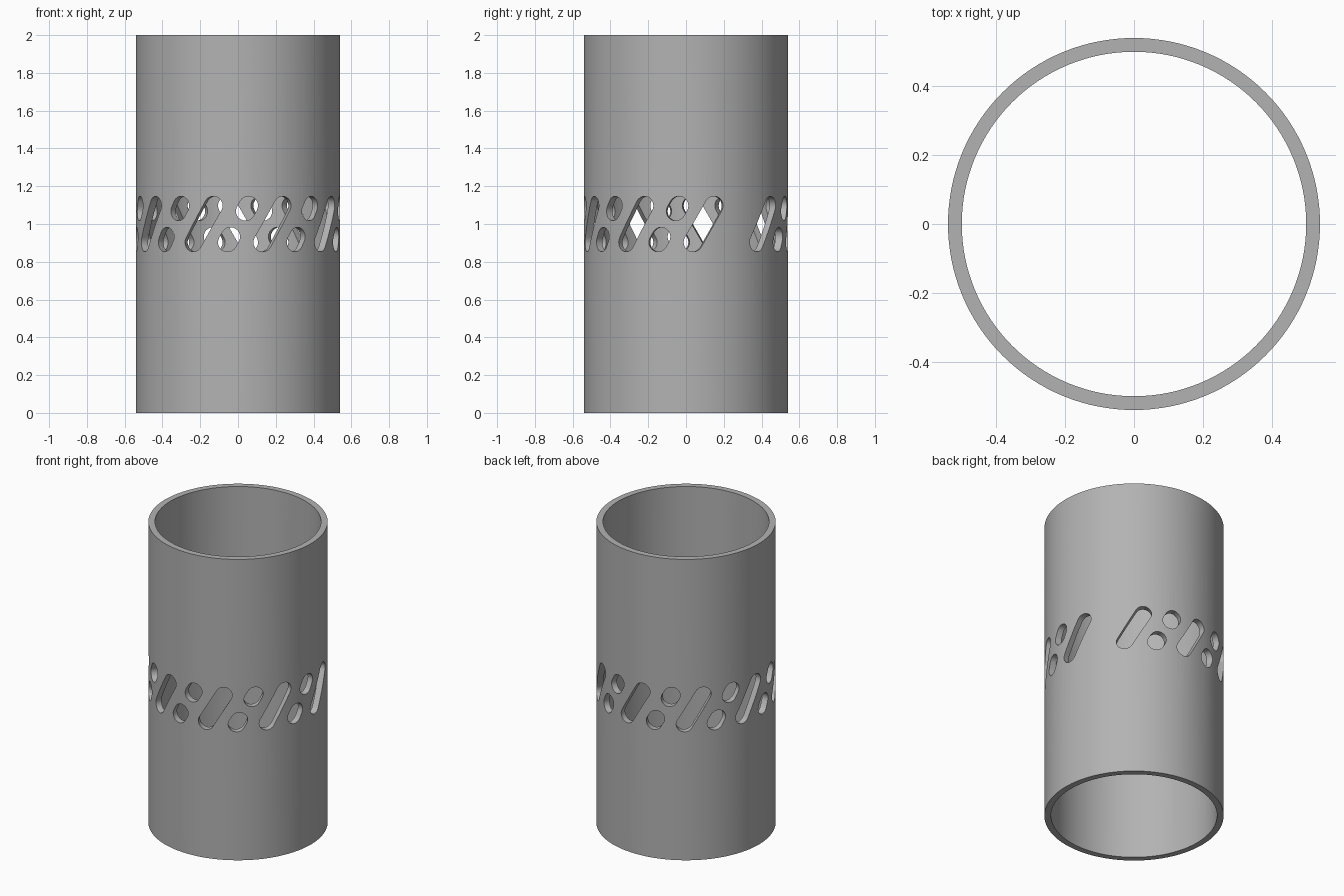
import bpy
import bmesh
from math import sin, cos, pi, radians
from mathutils import Matrix, Vector

if "Cube" in bpy.data.objects:
    bpy.data.objects.remove(bpy.data.objects["Cube"], do_unlink=True)

OUTER, INNER, HEIGHT, SEGMENTS = 0.54, 0.50, 2.0, 128
SLOT_RADIUS, SLOT_HALF, DOT_START = 0.05, 0.112, 0.078
SLANT = radians(30)

# Single grey material
grey = bpy.data.materials.new("plain_grey")
grey.use_nodes = True
colour = (0.45, 0.45, 0.45, 1)
grey.diffuse_color = colour
grey.node_tree.nodes["Principled BSDF"].inputs["Base Color"].default_value = colour


def make_object(name, bm):
    bmesh.ops.recalc_face_normals(bm, faces=bm.faces)
    mesh = bpy.data.meshes.new(name)
    bm.to_mesh(mesh)
    bm.free()
    mesh.materials.append(grey)
    obj = bpy.data.objects.new(name, mesh)
    bpy.context.collection.objects.link(obj)
    return obj


def add_slot(bm, angle, start, end, arc_steps=12):
    """Slanted round-ended prism through the wall, angle measured from the front."""
    turn = Matrix.Rotation(angle, 4, "Z") @ Matrix.Rotation(SLANT, 4, "Y")
    turn = Matrix.Translation((0, 0, HEIGHT / 2)) @ turn
    verts = []
    for centre, first in ((end, 0), (start, pi)):
        for i in range(arc_steps + 1):
            a = first + pi * i / arc_steps
            point = Vector((SLOT_RADIUS * cos(a), -0.45, centre + SLOT_RADIUS * sin(a)))
            verts.append(bm.verts.new(turn @ point))
    face = bm.faces.new(verts)
    result = bmesh.ops.extrude_face_region(bm, geom=[face], use_keep_orig=True)
    moved = [v for v in result["geom"] if isinstance(v, bmesh.types.BMVert)]
    outward = Vector((sin(angle), -cos(angle), 0)) * 0.2
    bmesh.ops.translate(bm, verts=moved, vec=outward)


# Tube: ring profile spun from matching inner and outer loops
bm = bmesh.new()
rings = []
for radius, z in ((OUTER, 0), (OUTER, HEIGHT), (INNER, HEIGHT), (INNER, 0)):
    rings.append([bm.verts.new((radius * cos(2 * pi * i / SEGMENTS),
                                radius * sin(2 * pi * i / SEGMENTS), z))
                  for i in range(SEGMENTS)])
for k in range(4):
    a, b = rings[k], rings[(k + 1) % 4]
    for i in range(SEGMENTS):
        j = (i + 1) % SEGMENTS
        bm.faces.new((a[i], a[j], b[j], b[i]))
tube = make_object("perforated_tube", bm)

# Cutters: long slots alternate with split slots, one split pair is left out
bm = bmesh.new()
for step in range(18):
    angle = radians(20 * step)
    if step % 2:
        add_slot(bm, angle, -SLOT_HALF, SLOT_HALF)
    elif step != 6:
        add_slot(bm, angle, DOT_START, SLOT_HALF)
        add_slot(bm, angle, -SLOT_HALF, -DOT_START)
cutter = make_object("slot_cutter", bm)
cutter.hide_render = True

# Cut the band of slots
cut = tube.modifiers.new("slots", "BOOLEAN")
cut.operation = "DIFFERENCE"
cut.solver = "EXACT"
cut.object = cutter
bpy.ops.object.select_all(action="DESELECT")
tube.select_set(True)
bpy.context.view_layer.objects.active = tube
bpy.ops.object.modifier_apply(modifier=cut.name)
bpy.data.objects.remove(cutter, do_unlink=True)
bpy.ops.object.shade_smooth_by_angle(angle=radians(30))
